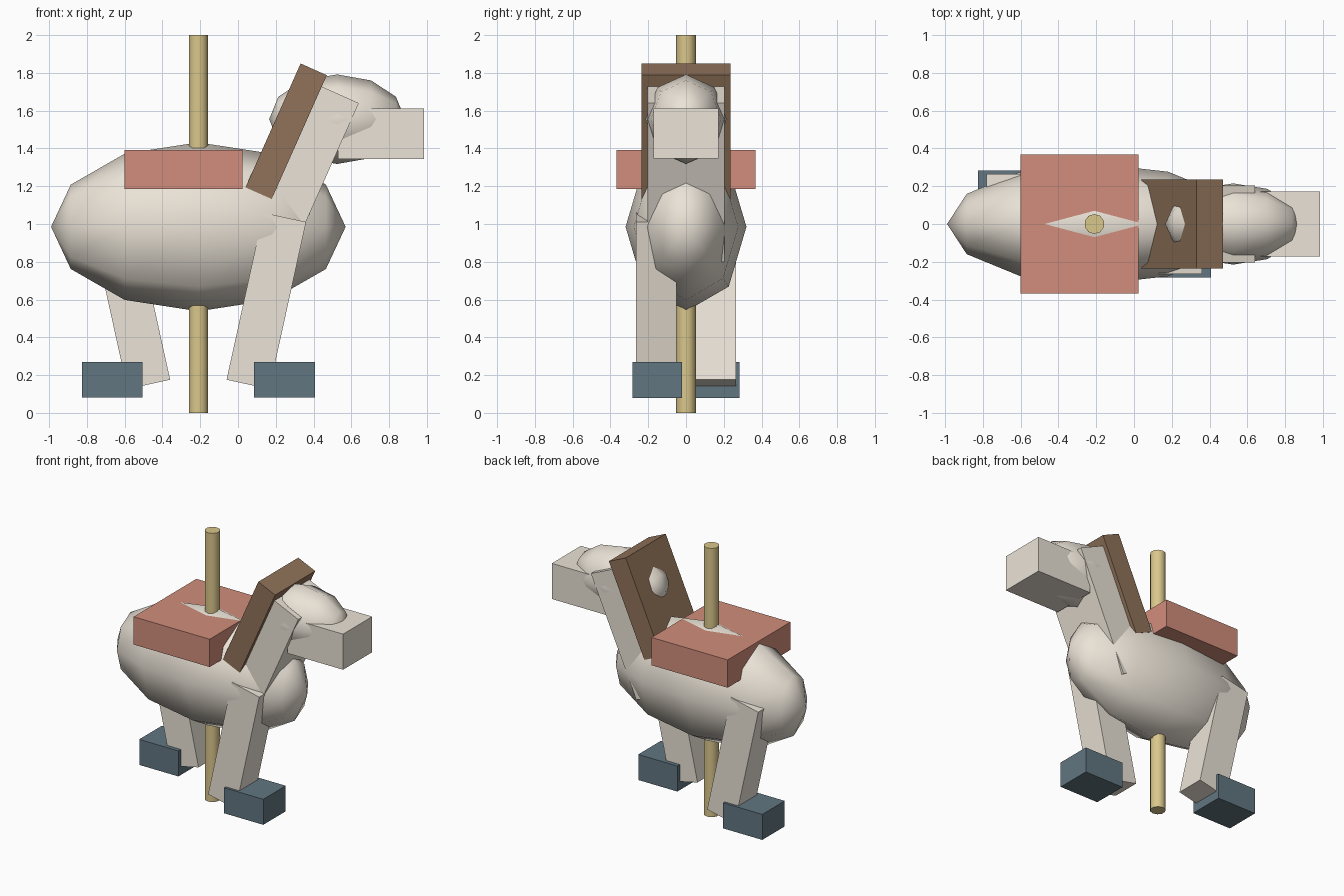
import bpy, bmesh, math
from mathutils import Matrix, Vector

if "Cube" in bpy.data.objects:
    bpy.data.objects.remove(bpy.data.objects["Cube"])


def material(name, rgb):
    m = bpy.data.materials.new(name)
    m.diffuse_color = (*rgb, 1)
    m.use_nodes = True
    m.node_tree.nodes["Principled BSDF"].inputs["Base Color"].default_value = m.diffuse_color
    return m


CREAM = material("cream", (0.83, 0.77, 0.68))
BROWN = material("brown", (0.28, 0.17, 0.10))
CORAL = material("coral", (0.64, 0.27, 0.20))
SLATE = material("slate", (0.12, 0.18, 0.22))
BRASS = material("brass", (0.70, 0.57, 0.26))


def finish(name, bm, mat, smooth=False):
    me = bpy.data.meshes.new(name)
    bmesh.ops.recalc_face_normals(bm, faces=bm.faces)
    bm.to_mesh(me)
    bm.free()
    me.materials.append(mat)
    ob = bpy.data.objects.new(name, me)
    bpy.context.collection.objects.link(ob)
    if smooth:
        bpy.context.view_layer.objects.active = ob
        ob.select_set(True)
        bpy.ops.object.shade_smooth_by_angle(angle=math.radians(60))
        ob.select_set(False)
    return ob


def box(name, centre, size, mat, lean=0):
    """Box leaning towards +x by `lean` degrees."""
    bm = bmesh.new()
    M = (Matrix.Translation(centre) @ Matrix.Rotation(math.radians(lean), 4, 'Y')
         @ Matrix.Diagonal((*size, 1)))
    bmesh.ops.create_cube(bm, size=1, matrix=M)
    return finish(name, bm, mat)


def ellipsoid(name, centre, radii, mat):
    """Low-poly sphere with its poles along x."""
    bm = bmesh.new()
    M = (Matrix.Translation(centre) @ Matrix.Diagonal((*radii, 1))
         @ Matrix.Rotation(math.radians(90), 4, 'Y'))
    bmesh.ops.create_uvsphere(bm, u_segments=8, v_segments=6, radius=1, matrix=M)
    return finish(name, bm, mat, True)


MID = -0.21  # x of the pole and body centre

# Body, neck, head and snout
ellipsoid("body", (MID, 0, 0.985), (0.78, 0.32, 0.447), CREAM)
box("neck", (0.3155, 0, 1.281), (0.30, 0.41, 0.92), CREAM, 24)
ellipsoid("head", (0.525, 0, 1.555), (0.36, 0.215, 0.237), CREAM)
box("snout", (0.757, 0, 1.478), (0.456, 0.342, 0.265), CREAM)

# Mane behind the neck
box("mane", (0.255, 0, 1.491), (0.152, 0.47, 0.718), BROWN, 24)

# Saddle
box("saddle", (-0.288, 0, 1.288), (0.626, 0.738, 0.207), CORAL)

# One front leg and one back leg on opposite sides, with hooves
for label, s in (("front", 1), ("back", -1)):
    box(label + "_leg", (MID + s * 0.36, -s * 0.157, 0.593), (0.232, 0.216, 0.906),
        CREAM, s * 12.4)
    box(label + "_hoof", (MID + s * 0.456, -s * 0.152, 0.175), (0.322, 0.264, 0.19), SLATE)

# Pole through the body
bm = bmesh.new()
bmesh.ops.create_cone(bm, cap_ends=True, segments=10, radius1=0.053, radius2=0.053,
                      depth=2, matrix=Matrix.Translation((MID, 0, 1)))
finish("pole", bm, BRASS, True)
